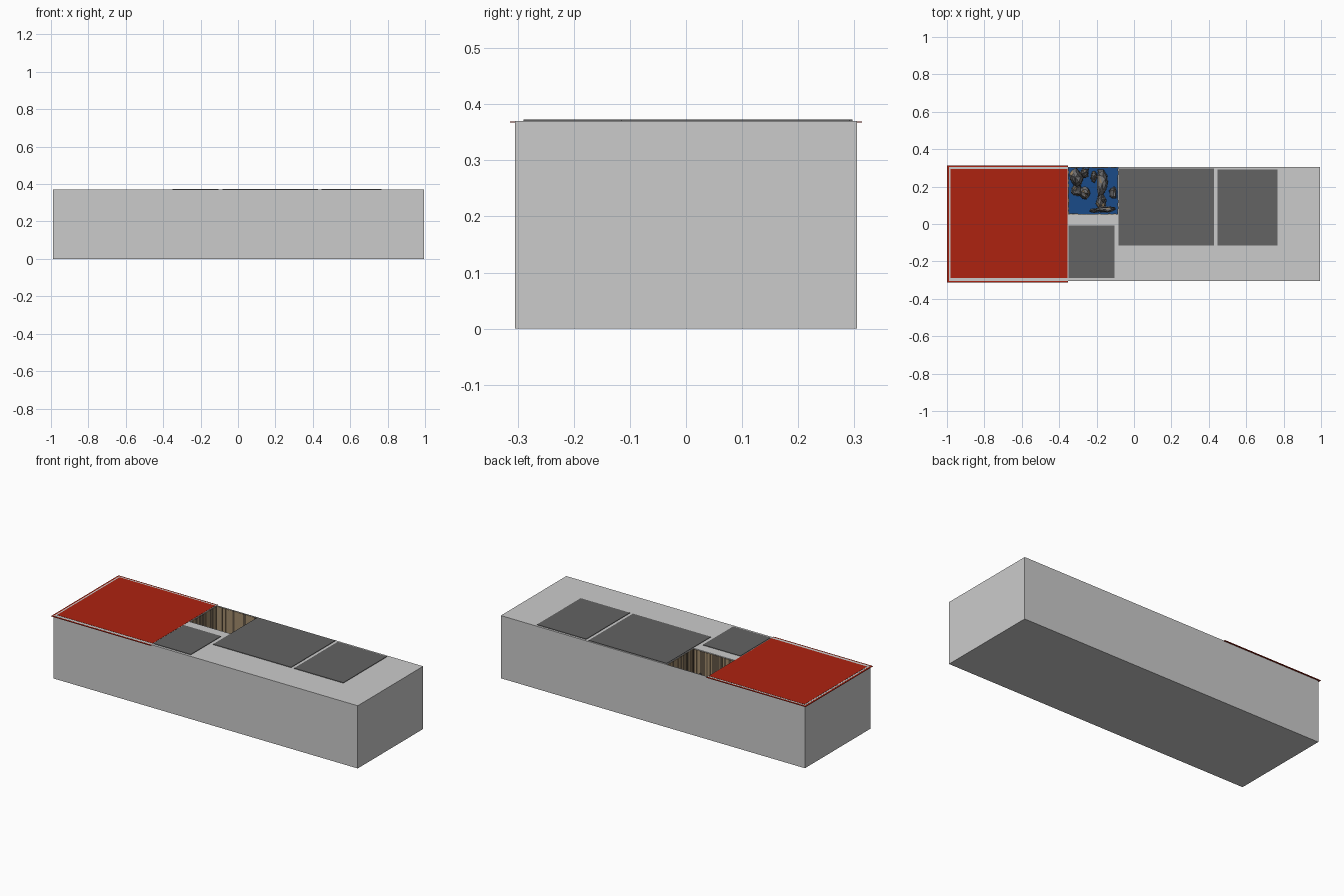
import bpy, bmesh, math, random
from mathutils import Vector

if "Cube" in bpy.data.objects:
    bpy.data.objects.remove(bpy.data.objects["Cube"])

random.seed(4)


def material(name, r, g, b):
    m = bpy.data.materials.new(name)
    m.diffuse_color = (r, g, b, 1)
    m.use_nodes = True
    m.node_tree.nodes["Principled BSDF"].inputs["Base Color"].default_value = m.diffuse_color
    return m


LIGHT = material("light_grey", 0.6, 0.6, 0.6)
DARK = material("dark_grey", 0.125, 0.125, 0.125)
RED = material("roof_red", 0.42, 0.016, 0.005)
BLUE = material("water_blue", 0.01, 0.07, 0.25)
TAN = material("cliff_tan", 0.36, 0.26, 0.15)
BROWN = material("cliff_brown", 0.12, 0.09, 0.06)
ROCK = material("rock_grey", 0.16, 0.16, 0.165)


def finish(name, bm, mats):
    mesh = bpy.data.meshes.new(name)
    bm.to_mesh(mesh)
    bm.free()
    for m in mats:
        mesh.materials.append(m)
    obj = bpy.data.objects.new(name, mesh)
    bpy.context.collection.objects.link(obj)
    return obj


def add_box(bm, x0, x1, y0, y1, z0, z1, index=0):
    vs = bmesh.ops.create_cube(bm, size=1)["verts"]
    for v in vs:
        v.co = Vector(((x0 + x1) / 2 + v.co.x * (x1 - x0),
                       (y0 + y1) / 2 + v.co.y * (y1 - y0),
                       (z0 + z1) / 2 + v.co.z * (z1 - z0)))
    for f in {f for v in vs for f in v.link_faces}:
        f.material_index = index


def box(name, mat, *dims):
    bm = bmesh.new()
    add_box(bm, *dims)
    return finish(name, bm, [mat])


# Long body with an open pit cut down from the top
TOP = 0.37
PX0, PX1, PY0, PY1, FLOOR = -0.352, -0.085, 0.052, 0.303, 0.03
body = box("building_body", LIGHT, -0.99, 0.995, -0.305, 0.305, 0, TOP)
cutter = box("pit_cutter", LIGHT, PX0, PX1, PY0, PY1, FLOOR, 0.5)
cutter.hide_render = True
cutter.hide_viewport = True
cut = body.modifiers.new("pit", "BOOLEAN")
cut.operation = "DIFFERENCE"
cut.solver = "EXACT"
cut.object = cutter

# Red roof panel and the thin red trim strips overhanging its edges
box("red_roof_panel", RED, -0.98, -0.355, -0.288, 0.295, TOP - 0.002, TOP + 0.001)
bm = bmesh.new()
for s in (-1, 1):
    y0, y1 = sorted((s * 0.304, s * 0.314))
    add_box(bm, -1.0, -0.352, y0, y1, TOP - 0.003, TOP - 0.0005)
add_box(bm, -1.0, -0.989, -0.304, 0.304, TOP - 0.003, TOP - 0.0005)
finish("red_roof_trim", bm, [RED])

# Dark flat roof panels
for name, x0, x1, y0, y1 in (("large_roof_panel", -0.082, 0.427, -0.115, 0.297),
                             ("side_roof_panel", 0.447, 0.768, -0.115, 0.292),
                             ("small_roof_panel", -0.35, -0.105, -0.29, -0.007)):
    box(name, DARK, x0, x1, y0, y1, TOP - 0.002, TOP + 0.003)

# Water at the bottom of the pit
box("pit_water", BLUE, PX0, PX1, PY0, PY1, FLOOR, FLOOR + 0.008)

# Vertical cliff strips lining all four pit walls
bm = bmesh.new()


def line_wall(length, place):
    t = 0.0
    while t < length - 1e-4:
        w = min(random.uniform(0.005, 0.017), length - t)
        place(t, t + w, random.uniform(0.001, 0.004), int(random.random() < 0.25))
        t += w


Z0, Z1 = FLOOR, TOP - 0.004
line_wall(PX1 - PX0, lambda a, b, d, i: add_box(bm, PX0 + a, PX0 + b, PY1 - d, PY1, Z0, Z1, i))
line_wall(PX1 - PX0, lambda a, b, d, i: add_box(bm, PX0 + a, PX0 + b, PY0, PY0 + d, Z0, Z1, i))
line_wall(PY1 - PY0, lambda a, b, d, i: add_box(bm, PX0, PX0 + d, PY0 + a, PY0 + b, Z0, Z1, i))
line_wall(PY1 - PY0, lambda a, b, d, i: add_box(bm, PX1 - d, PX1, PY0 + a, PY0 + b, Z0, Z1, i))
finish("cliff_walls", bm, [TAN, BROWN])

# Jagged rocks standing in the water: centre, radii and top height
ROCKS = ((-0.315, 0.250, 0.040, 0.055, 0.24), (-0.310, 0.180, 0.034, 0.040, 0.17),
         (-0.262, 0.165, 0.030, 0.035, 0.13), (-0.265, 0.275, 0.030, 0.030, 0.20),
         (-0.170, 0.215, 0.040, 0.075, 0.22), (-0.175, 0.130, 0.030, 0.055, 0.15),
         (-0.150, 0.078, 0.060, 0.020, 0.24), (-0.215, 0.072, 0.030, 0.015, 0.12),
         (-0.110, 0.165, 0.022, 0.045, 0.18), (-0.215, 0.255, 0.020, 0.035, 0.12))
for n, (cx, cy, rx, ry, zt) in enumerate(ROCKS):
    bm = bmesh.new()
    sides, rings = 9, []
    shape = [random.uniform(0.7, 1.15) for _ in range(sides)]
    for k, scale in enumerate((1.0, 0.93, 0.6)):
        ring = []
        for j in range(sides):
            a = math.tau * j / sides
            r = shape[j] * scale * random.uniform(0.88, 1.08)
            x = min(max(cx + rx * r * math.cos(a), PX0 + 0.002), PX1 - 0.002)
            y = min(max(cy + ry * r * math.sin(a), PY0 + 0.002), PY1 - 0.002)
            z = FLOOR + (zt - FLOOR) * (0, 0.75, 0.95)[k]
            ring.append(bm.verts.new((x, y, z + (random.uniform(-0.015, 0.015) if k else 0))))
        rings.append(ring)
    peak = bm.verts.new((cx, cy, zt))
    for lo, hi in zip(rings, rings[1:]):
        for j in range(sides):
            i = (j + 1) % sides
            bm.faces.new((lo[j], lo[i], hi[i], hi[j]))
    for j in range(sides):
        bm.faces.new((rings[-1][j], rings[-1][(j + 1) % sides], peak))
    bmesh.ops.recalc_face_normals(bm, faces=bm.faces)
    # Some ledge faces show the tan cliff stone
    for f in bm.faces:
        f.normal_update()
        f.material_index = int(f.normal.z > 0.2 and random.random() < 0.14)
    finish("pit_rock_%d" % (n + 1), bm, [ROCK, TAN])
